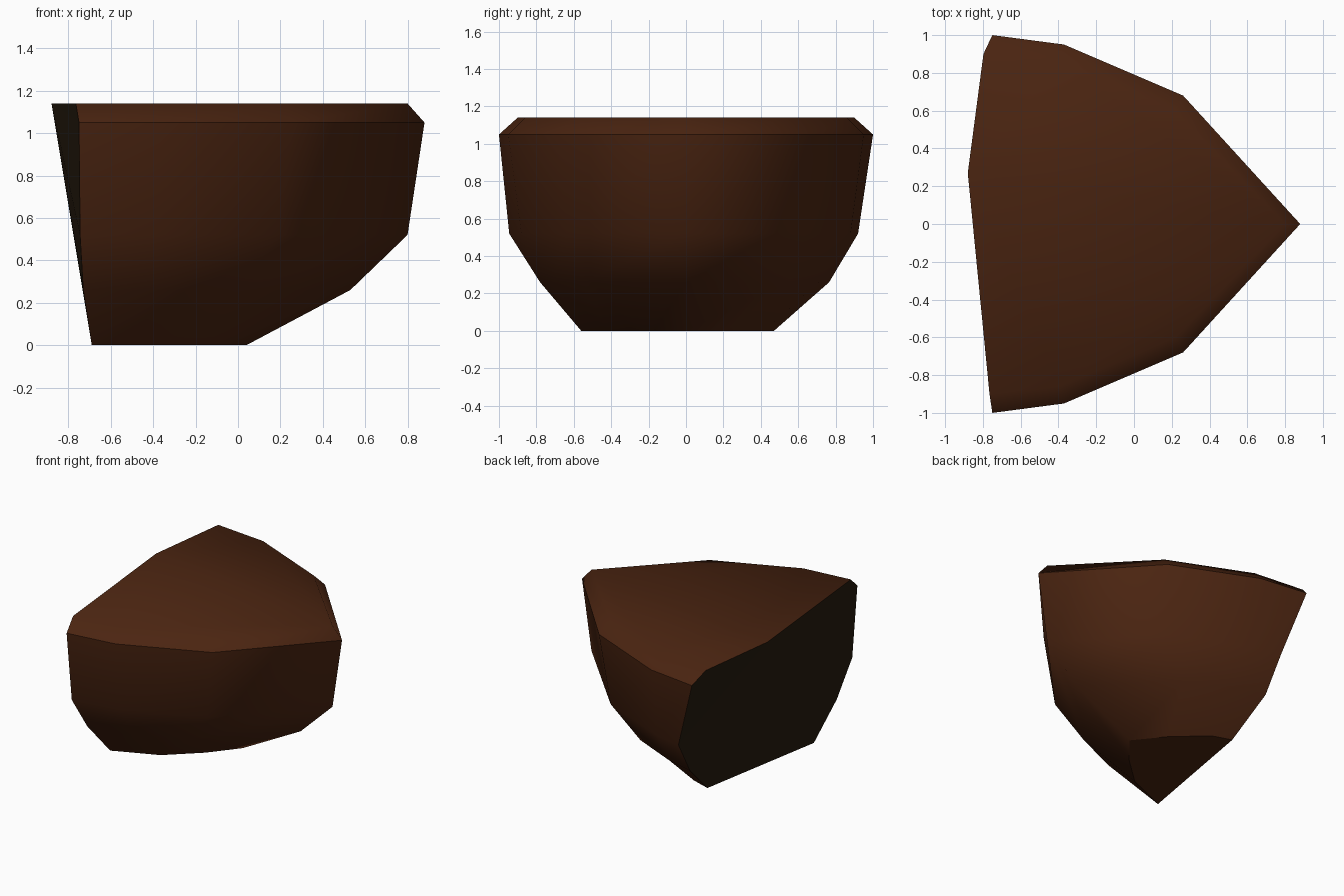
import bpy
import bmesh

cube = bpy.data.objects.get("Cube")
if cube:
    bpy.data.objects.remove(cube, do_unlink=True)


def make_material(name, rgb):
    mat = bpy.data.materials.new(name)
    mat.use_nodes = True
    mat.diffuse_color = (*rgb, 1)
    bsdf = next(n for n in mat.node_tree.nodes if n.type == "BSDF_PRINCIPLED")
    bsdf.inputs["Base Color"].default_value = (*rgb, 1)
    bsdf.inputs["Roughness"].default_value = 0.9
    return mat


brown = make_material("warm brown", (0.07, 0.018, 0.0055))
dark = make_material("dark olive brown", (0.019, 0.011, 0.0045))

# Each level: height, two rear corners, then half outline mirrored across y
levels = [
    (0.00, (-0.69, -0.56), (-0.51, 0.47), [(-0.36, 0.42), (-0.13, 0.21)], 0.04),
    (0.26, (-0.73, -0.78), (-0.57, 0.765), [(-0.36, 0.71), (0.00, 0.55)], 0.53),
    (0.52, (-0.745, -0.945), (-0.58, 0.92), [(-0.37, 0.88), (0.19, 0.64)], 0.80),
    (1.05, (-0.75, -1.0), (-0.75, 1.0), [(-0.37, 0.95), (0.26, 0.68)], 0.88),
    (1.14, (-0.765, -0.90), (-0.797, 0.90), [(-0.39, 0.86), (0.22, 0.60)], 0.80),
]

bm = bmesh.new()
rings = []
for z, rear_a, rear_b, side, tip in levels:
    near = [(x, -y) for x, y in side]
    outline = [rear_a] + near + [(tip, 0)] + side[::-1] + [rear_b]
    rings.append([bm.verts.new((x, y, z)) for x, y in outline])

# Curved sides and the bevelled rim
for low, high in zip(rings, rings[1:]):
    for i in range(len(low) - 1):
        bm.faces.new((low[i], low[i + 1], high[i + 1], high[i]))

# Flat bottom and top, the top reaching a ridge point at the rear
ridge = bm.verts.new((-0.88, 0.27, 1.14))
bottom = bm.faces.new(rings[0][::-1])
bm.faces.new(rings[-1] + [ridge])

# Rear cut surface, fanned from the ridge point
border = [r[0] for r in rings[::-1]] + [r[-1] for r in rings]
for a, b in zip(border, border[1:]):
    face = bm.faces.new((ridge, a, b))
    face.material_index = 1

bmesh.ops.recalc_face_normals(bm, faces=bm.faces)

# Smooth sides, with crisp edges at the rim, bottom and cut surface
rim = set(rings[3])
for face in bm.faces:
    face.smooth = face.material_index == 0
for edge in bm.edges:
    mixed = len({f.material_index for f in edge.link_faces}) > 1
    on_rim = all(v in rim for v in edge.verts)
    edge.smooth = not (mixed or on_rim or bottom in edge.link_faces)

mesh = bpy.data.meshes.new("hull_block")
bm.to_mesh(mesh)
bm.free()
mesh.materials.append(brown)
mesh.materials.append(dark)
block = bpy.data.objects.new("hull_block", mesh)
bpy.context.collection.objects.link(block)
